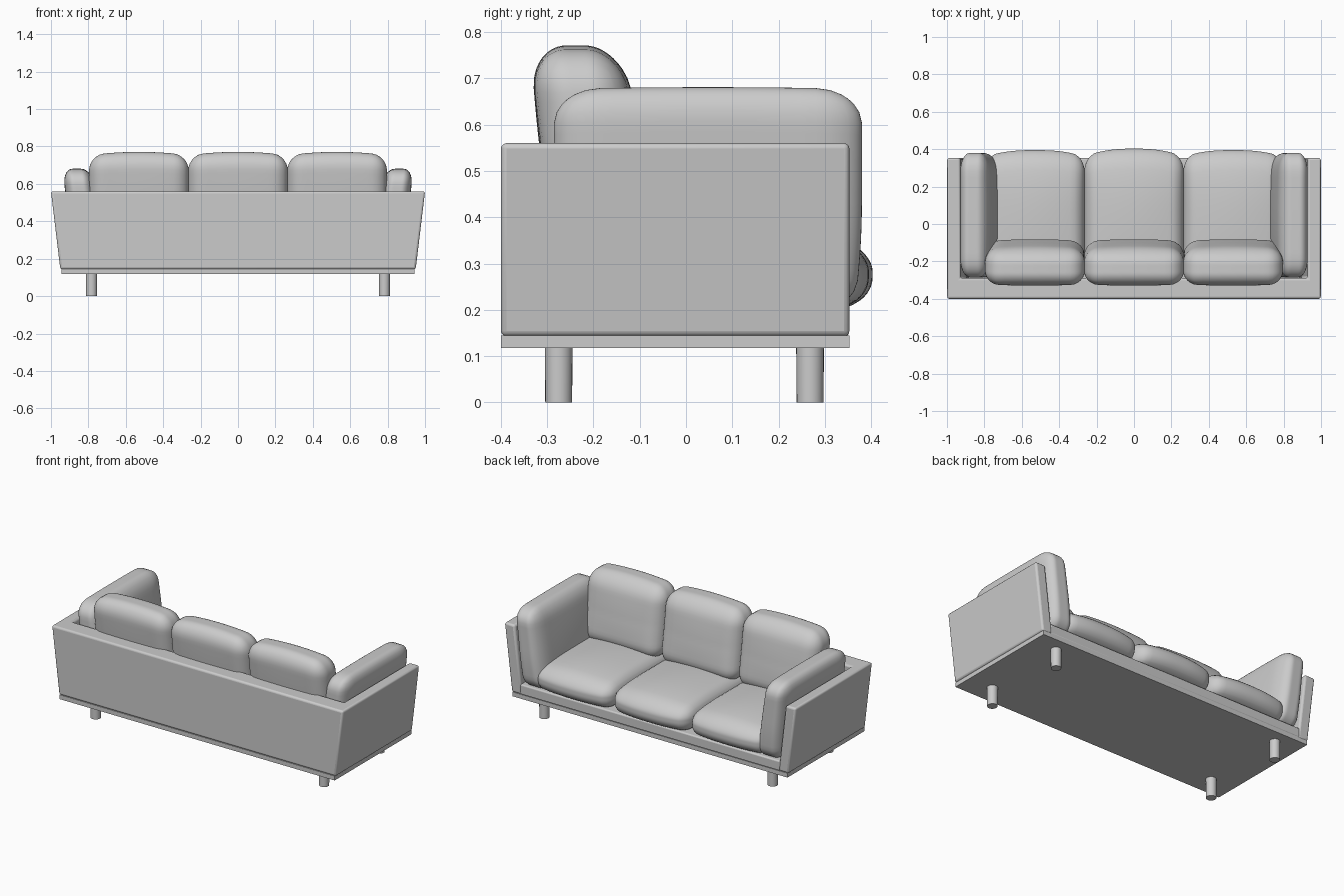
import bpy, bmesh
from mathutils import Vector

if "Cube" in bpy.data.objects:
    bpy.data.objects.remove(bpy.data.objects["Cube"])


def finish(bm, name, bevel=0.0, angle=0.6):
    bmesh.ops.recalc_face_normals(bm, faces=bm.faces)
    me = bpy.data.meshes.new(name)
    bm.to_mesh(me)
    bm.free()
    ob = bpy.data.objects.new(name, me)
    bpy.context.collection.objects.link(ob)
    if bevel:
        mod = ob.modifiers.new("Bevel", "BEVEL")
        mod.width, mod.segments = bevel, 3
    bpy.ops.object.select_all(action="DESELECT")
    bpy.context.view_layer.objects.active = ob
    ob.select_set(True)
    bpy.ops.object.shade_smooth_by_angle(angle=angle)
    return ob


def box(name, lo, hi, bevel=0.0):
    bm = bmesh.new()
    bmesh.ops.create_cube(bm, size=1)
    lo, hi = Vector(lo), Vector(hi)
    for v in bm.verts:
        v.co = (lo + hi) / 2 + v.co * (hi - lo)
    return finish(bm, name, bevel)


def cushion(name, lo, hi, radii, shape):
    """Box with per-axis corner radii; shape(co, u, v, w) then deforms it."""
    bm = bmesh.new()
    bmesh.ops.create_cube(bm, size=2)
    bmesh.ops.subdivide_edges(bm, edges=bm.edges[:], cuts=19, use_grid_fill=True)
    lo, hi = Vector(lo), Vector(hi)
    mid, half = (lo + hi) / 2, (hi - lo) / 2
    for vert in bm.verts:
        p = vert.co.copy()
        q, inner = Vector(), Vector()
        for i in range(3):
            r = radii[i] / half[i]
            inner[i] = max(r - 1, min(1 - r, p[i]))
            q[i] = (p[i] - inner[i]) / r
        q.normalize()
        n = Vector([inner[i] + q[i] * radii[i] / half[i] for i in range(3)])
        vert.co = mid + Vector([n[i] * half[i] for i in range(3)])
        shape(vert.co, *n)
    return finish(bm, name, angle=1.0)


# Flared U-shaped shell: back panel and two side panels
bm = bmesh.new()
outline = [(-1, -.4), (1, -.4), (1, .353), (.93, .353),
           (.93, -.29), (-.93, -.29), (-.93, .353), (-1, .353)]
bottom, top = [], []
for x, y in outline:
    s = 1 if x > 0 else -1
    bottom.append(bm.verts.new((x - s * .05, y, .143)))
    top.append(bm.verts.new((x, y, .56)))
bm.faces.new(bottom)
bm.faces.new(top)
for i in range(8):
    j = (i + 1) % 8
    bm.faces.new((bottom[i], bottom[j], top[j], top[i]))
finish(bm, "shell", 0.012)

# Seat deck and thin plinth
box("seat_deck", (-.892, -.3, .143), (.892, .352, .205), 0.008)
box("plinth", (-.943, -.4, .118), (.943, .353, .145))

# Round legs
for sx, side in ((-1, "left"), (1, "right")):
    for y, end in ((-.275, "front"), (.268, "rear")):
        bm = bmesh.new()
        bmesh.ops.create_cone(bm, cap_ends=True, segments=24,
                              radius1=.029, radius2=.03, depth=.122)
        bmesh.ops.translate(bm, verts=bm.verts, vec=(sx * .783, y, .061))
        finish(bm, f"{side}_{end}_leg")


# Arm cushions lean outwards with the shell
for sx, side in ((-1, "left"), (1, "right")):
    def lean(co, u, v, w):
        x = .855 + u * (.074 + .012 * (1 - w) / 2) + (co.z - .62) * .12
        if u < 0:
            x -= .015 * (1 - v * v) * (1 - w * w)
        co.x = sx * x
        co.y -= .018 * max(0, v) * max(0, -w) ** 2
        co.z += .004 * (1 - v * v) * max(0, w)
    cushion(f"{side}_arm_cushion", (-1, -.285, .19), (1, .38, .677),
            (.68, .1, .075), lean)

# Three seat cushions and three back cushions
for k, label in ((-1, "left"), (0, "middle"), (1, "right")):
    def seat_shape(co, u, v, w):
        front = max(0, v)
        co.y += front * (.035 + (.008 if k == 0 else 0)) * (1 - abs(u) ** 2.5)
        co.z += .03 * max(0, w) * (1 - u * u) * (1 - .6 * v * v)
        co.z -= .025 * front ** 3 * max(0, w)

    def back_shape(co, u, v, w):
        co.y += -.13 * (co.z - .5)
        co.y += (.018 if v > 0 else .008) * v * (1 - u * u) * (1 - w * w)
        co.y += .008 * max(0, v) * max(0, -w)
        co.z += .018 * max(0, w) * (1 - u * u)

    cx = k * .53
    cushion(f"{label}_seat_cushion", (cx - .266, -.285, .2), (cx + .266, .36, .355),
            (.06, .08, .07), seat_shape)
    cushion(f"{label}_back_cushion", (cx - .267, -.302, .33), (cx + .267, -.109, .753),
            (.08, .075, .085), back_shape)
